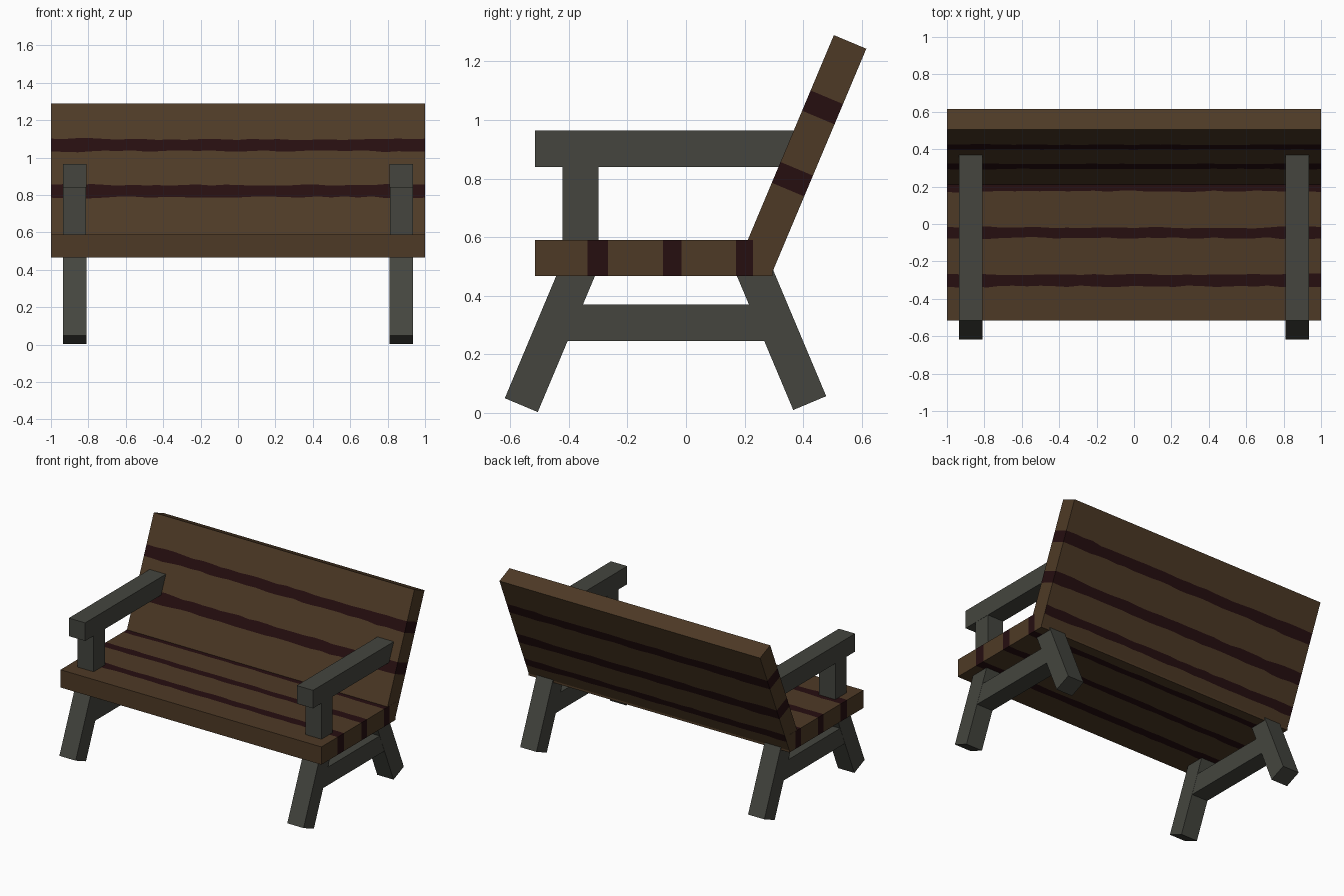
import bpy, bmesh, math, random
from mathutils import Vector

random.seed(4)
cube = bpy.data.objects.get("Cube")
if cube:
    bpy.data.objects.remove(cube, do_unlink=True)


def material(name, rgb):
    m = bpy.data.materials.new(name)
    m.use_nodes = True
    m.diffuse_color = (*rgb, 1)
    bsdf = m.node_tree.nodes["Principled BSDF"]
    bsdf.inputs["Base Color"].default_value = (*rgb, 1)
    bsdf.inputs["Roughness"].default_value = 0.9
    return m


WOOD = material("brown wood", (0.076, 0.042, 0.019))
GAP = material("dark plank gap", (0.019, 0.0044, 0.0050))
FRAME = material("grey frame", (0.058, 0.060, 0.049))
LEAN = math.radians(22.8)


def finish(name, bm, mats):
    bmesh.ops.recalc_face_normals(bm, faces=bm.faces)
    mesh = bpy.data.meshes.new(name)
    bm.to_mesh(mesh)
    bm.free()
    for m in mats:
        mesh.materials.append(m)
    obj = bpy.data.objects.new(name, mesh)
    bpy.context.collection.objects.link(obj)
    return obj


def board(name, half, origin, along, through, length, thick, gaps, hidden_in_front=()):
    """Board spanning x, with uneven dark gaps running along it.
    origin, along and through are (y, z) pairs in the cross-section."""
    o, a, t = (Vector((0, *p)) for p in (origin, along, through))
    edges = [0.0] + [v for g in gaps for v in g] + [length]
    columns = 28
    bm = bmesh.new()
    layers = []
    for layer in range(2):
        rows = []
        for c in range(columns + 1):
            x = -half + 2 * half * c / columns
            row = []
            for i, u in enumerate(edges):
                if 0 < i < len(edges) - 1 and 0 < c < columns:
                    # gaps narrow slightly in the middle of the board
                    u += (0.004 if i % 2 else -0.004) * (abs(x) < 0.75)
                    u += random.uniform(-0.004, 0.004)
                p = o + a * u + t * (thick * layer)
                row.append(bm.verts.new((x, p.y, p.z)))
            rows.append(row)
        layers.append(rows)
    front, rear = layers

    def quad(verts, dark):
        bm.faces.new(verts).material_index = int(dark)

    last = len(edges) - 1
    for c in range(columns):
        for i in range(last):
            for k, r in enumerate(layers):
                dark = i % 2 == 1 and not (k == 0 and i in hidden_in_front)
                quad((r[c][i], r[c + 1][i], r[c + 1][i + 1], r[c][i + 1]), dark)
        for i in (0, last):
            quad((front[c][i], front[c + 1][i], rear[c + 1][i], rear[c][i]), False)
    # board ends
    for c in (0, columns):
        for i in range(last):
            quad((front[c][i], front[c][i + 1], rear[c][i + 1], rear[c][i]),
                 i % 2 == 1 and i not in hidden_in_front)
    return finish(name, bm, (WOOD, GAP))


def beam(name, side, y, z, size, angle=0.0, width=0.125):
    """Box centred at (y, z) on one side of the bench, tilted about x."""
    bm = bmesh.new()
    bmesh.ops.create_cube(bm, size=1)
    bmesh.ops.scale(bm, vec=(width, *size), verts=bm.verts)
    obj = finish(name, bm, (FRAME,))
    obj.location = (side * 0.8735, y, z)
    obj.rotation_euler.x = angle
    return obj


# seat and leaning back
board("seat", 1.0, (-0.515, 0.59), (1, 0), (0, -1), 0.81, 0.123,
      ((0.178, 0.249), (0.437, 0.499), (0.686, 0.743)))
s, c = math.sin(LEAN), math.cos(LEAN)
board("backrest", 0.999, (0.505, 1.29), (-s, -c), (c, -s), 0.83, 0.12,
      ((0.205, 0.28), (0.47, 0.547), (0.69, 0.75)), hidden_in_front=(5,))

# legs, rails and arms on both sides
LEG = 0.53
for side, label in ((1, "left"), (-1, "right")):
    beam("front_leg_" + label, side, -0.5625 + s * LEG / 2, 0.0265 + c * LEG / 2,
         (0.122, LEG), -LEAN)
    beam("rear_leg_" + label, side, 0.4225 - s * LEG / 2, 0.0335 + c * LEG / 2,
         (0.122, LEG), LEAN)
    beam("lower_rail_" + label, side, -0.07, 0.3075, (0.68, 0.125), width=0.123)
    beam("arm_post_" + label, side, -0.36, 0.71, (0.122, 0.27), width=0.123)
    beam("armrest_" + label, side, -0.07, 0.9025, (0.89, 0.125))
